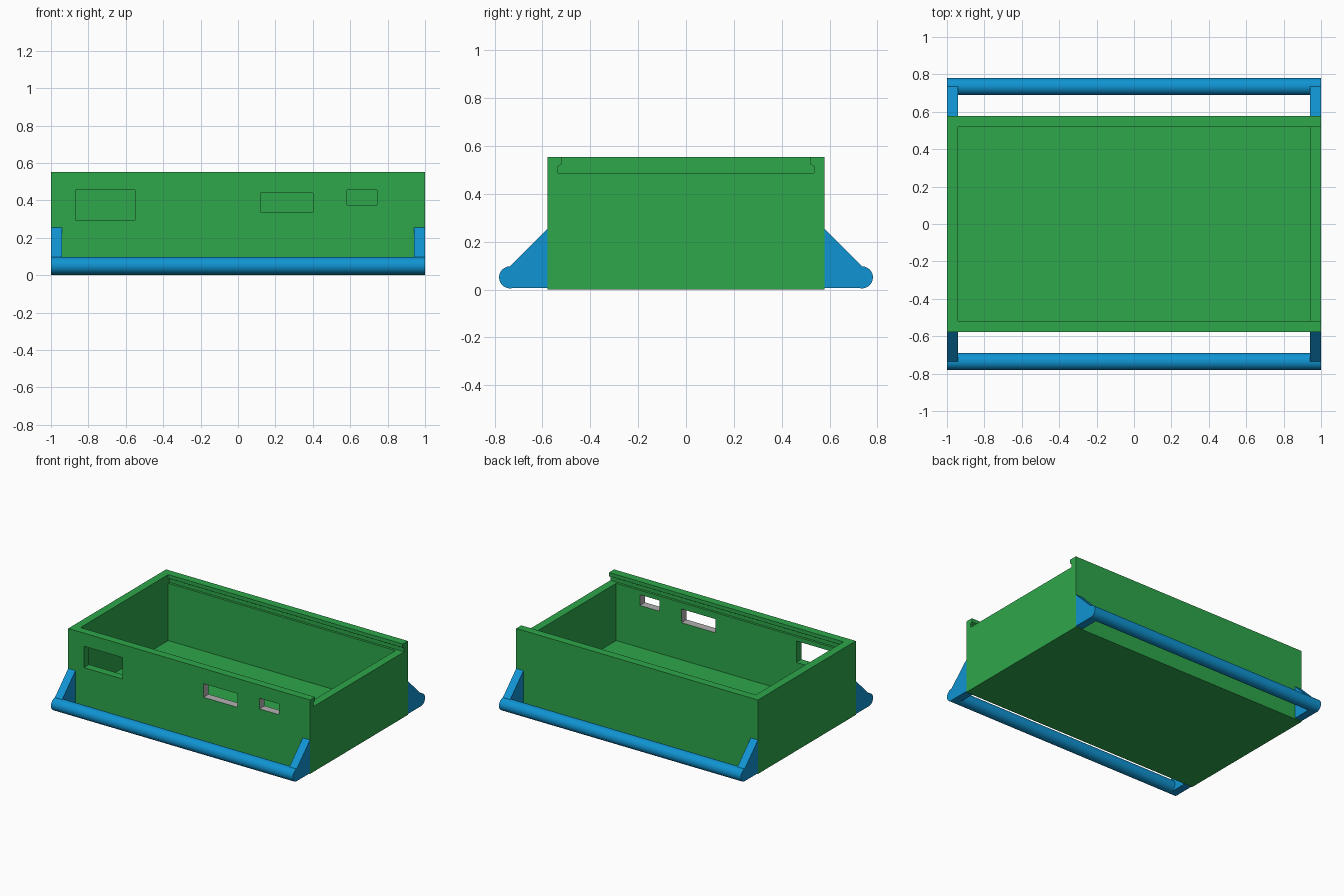
import bpy, bmesh, math

if "Cube" in bpy.data.objects:
    bpy.data.objects.remove(bpy.data.objects["Cube"])


def material(name, rgb):
    m = bpy.data.materials.new(name)
    m.diffuse_color = (*rgb, 1)
    m.use_nodes = True
    m.node_tree.nodes["Principled BSDF"].inputs["Base Color"].default_value = m.diffuse_color
    return m


green = material("green", (0.027, 0.385, 0.070))
blue = material("blue", (0.005, 0.296, 0.645))
grey = material("light grey", (0.45, 0.44, 0.44))


def prism(name, profile, x0, x1, mat):
    """Extrude a (y, z) profile along x."""
    bm = bmesh.new()
    face = bm.faces.new([bm.verts.new((x0, y, z)) for y, z in profile])
    ext = bmesh.ops.extrude_face_region(bm, geom=[face])["geom"]
    for v in ext:
        if isinstance(v, bmesh.types.BMVert):
            v.co.x = x1
    bmesh.ops.recalc_face_normals(bm, faces=bm.faces)
    me = bpy.data.meshes.new(name)
    bm.to_mesh(me)
    bm.free()
    me.materials.append(mat)
    ob = bpy.data.objects.new(name, me)
    bpy.context.collection.objects.link(ob)
    return ob


def box(name, x0, x1, y0, y1, z0, z1, mat):
    return prism(name, [(y0, z0), (y1, z0), (y1, z1), (y0, z1)], x0, x1, mat)


def cut(target, cutter):
    mod = target.modifiers.new("cut", "BOOLEAN")
    mod.operation, mod.solver, mod.object = "DIFFERENCE", "EXACT", cutter
    bpy.context.view_layer.objects.active = target
    bpy.ops.object.modifier_apply(modifier=mod.name)
    bpy.data.objects.remove(cutter)


W, D, H, T = 1.0, 0.578, 0.553, 0.06

# Open case body
case = box("case", -W, W, -D, D, 0, H, green)
cut(case, box("cavity", -W + T, W - T, -D + T, D - T, T, 0.7, green))

# Sliding lid groove, open at the right end
half = [(0.535, 0.488), (0.535, 0.515), (0.518, 0.525), (0.518, 0.7)]
slot = half + [(-y, z) for y, z in reversed(half)]
cut(case, prism("lid_groove", slot, -W + T, 1.2, green))

# Connector openings in the front wall: x0, x1, z0, z1
openings = [(-0.87, -0.55, 0.295, 0.455),
            (0.12, 0.40, 0.338, 0.440),
            (0.583, 0.743, 0.375, 0.455)]
for x0, x1, z0, z1 in openings:
    cut(case, box("opening", x0, x1, -0.7, -0.45, z0, z1, green))

# Grey reveals inside the two right-hand openings
case.data.materials.append(grey)
for p in case.data.polygons:
    c = p.center
    p.material_index = int(-0.57 < c.y < -0.53 and 0.1 < c.x < 0.8
                           and 0.3 < c.z < 0.47)

# Mounting bars and triangular brackets, front and back
BY, BZ, R = 0.735, 0.051, 0.046
ring = [(math.cos(2 * math.pi * i / 48) * R, math.sin(2 * math.pi * i / 48) * R)
        for i in range(48)]
for side, s in (("front", -1), ("back", 1)):
    bar = prism(side + "_bar", [(s * BY + y, BZ + z) for y, z in ring], -W, W, blue)
    bpy.ops.object.select_all(action="DESELECT")
    bpy.context.view_layer.objects.active = bar
    bar.select_set(True)
    bpy.ops.object.shade_smooth_by_angle(angle=math.radians(30))
    web = [(s * D, 0.006), (s * BY, 0.006), (s * BY, 0.097), (s * D, 0.254)]
    prism(side + "_left_bracket", web, -W, -W + T, blue)
    prism(side + "_right_bracket", web, W - T, W, blue)
